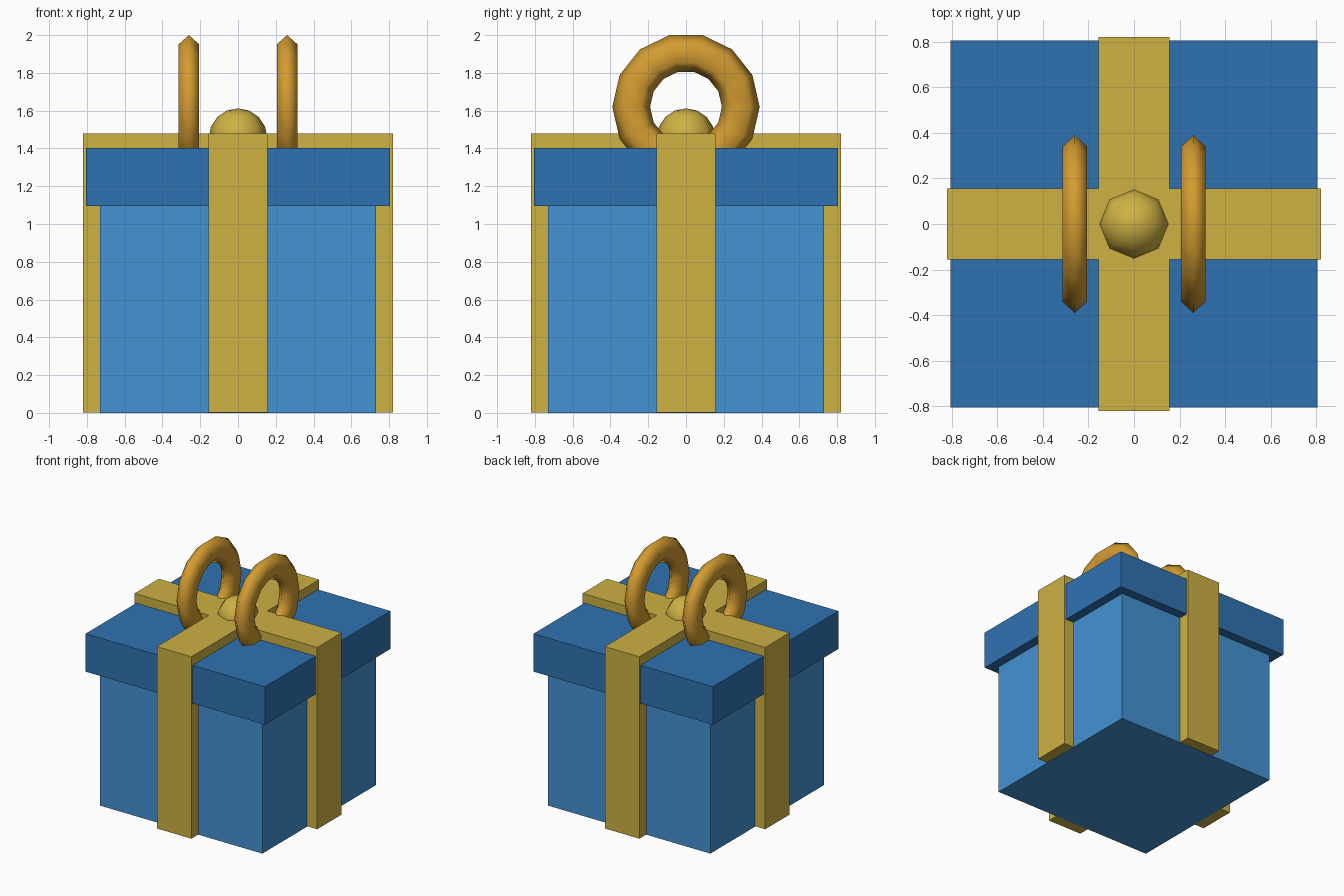
import bpy
import bmesh
from math import pi, cos, sin
from mathutils import Matrix

default = bpy.data.objects.get("Cube")
if default:
    bpy.data.objects.remove(default, do_unlink=True)


def material(name, rgb):
    mat = bpy.data.materials.new(name)
    mat.use_nodes = True
    mat.diffuse_color = (*rgb, 1)
    mat.node_tree.nodes["Principled BSDF"].inputs["Base Color"].default_value = (*rgb, 1)
    return mat


light_blue = material("light blue", (0.057, 0.29, 0.65))
deep_blue = material("deep blue", (0.028, 0.17, 0.44))
gold = material("gold", (0.62, 0.44, 0.056))
amber = material("amber", (0.65, 0.33, 0.03))


def finish(name, bm, mat, smooth=False):
    bmesh.ops.recalc_face_normals(bm, faces=bm.faces)
    mesh = bpy.data.meshes.new(name)
    bm.to_mesh(mesh)
    bm.free()
    mesh.materials.append(mat)
    for face in mesh.polygons:
        face.use_smooth = smooth
    obj = bpy.data.objects.new(name, mesh)
    bpy.context.collection.objects.link(obj)
    return obj


def prism(name, outline, bottom, top, mat):
    """Extrude a flat outline straight up."""
    bm = bmesh.new()
    base = bm.faces.new([bm.verts.new((x, y, bottom)) for x, y in outline])
    up = bmesh.ops.extrude_face_region(bm, geom=[base], use_keep_orig=True)
    verts = [v for v in up["geom"] if isinstance(v, bmesh.types.BMVert)]
    bmesh.ops.translate(bm, verts=verts, vec=(0, 0, top - bottom))
    return finish(name, bm, mat)


def square(h):
    return [(-h, -h), (h, -h), (h, h), (-h, h)]


# Box and overhanging lid
prism("box", square(0.73), 0, 1.1, light_blue)
prism("lid", square(0.805), 1.095, 1.403, deep_blue)

# Crossed ribbon, one plus-shaped prism: an arm corner pair turned four times
reach, half = 0.82, 0.155
plus = []
for c, s in ((1, 0), (0, 1), (-1, 0), (0, -1)):
    for x, y in ((reach, -half), (reach, half), (half, half)):
        plus.append((c * x - s * y, s * x + c * y))
prism("ribbon", plus, 0.002, 1.478, gold)

# Knot ball
bm = bmesh.new()
bmesh.ops.create_uvsphere(bm, u_segments=8, v_segments=8, radius=0.155,
                          matrix=Matrix.Translation((0, 0, 1.457)))
finish("knot", bm, gold, smooth=True)


# Bow loops: flattened rings with a six-sided section
def bow_loop(name, cx, cz=1.62, major=0.29, minor=0.1, flat=0.63, turns=14, sides=6):
    bm = bmesh.new()
    rings = []
    for i in range(turns):
        a = 2 * pi * i / turns
        ring = []
        for j in range(sides):
            b = 2 * pi * j / sides
            r = major + minor * cos(b)
            ring.append(bm.verts.new((cx + flat * minor * sin(b), r * cos(a), cz + r * sin(a))))
        rings.append(ring)
    for i in range(turns):
        p, q = rings[i], rings[(i + 1) % turns]
        for j in range(sides):
            k = (j + 1) % sides
            bm.faces.new((p[j], p[k], q[k], q[j]))
    return finish(name, bm, amber, smooth=True)


for side, x in (("left", 0.26), ("right", -0.26)):
    bow_loop(side + "_bow_loop", x)
